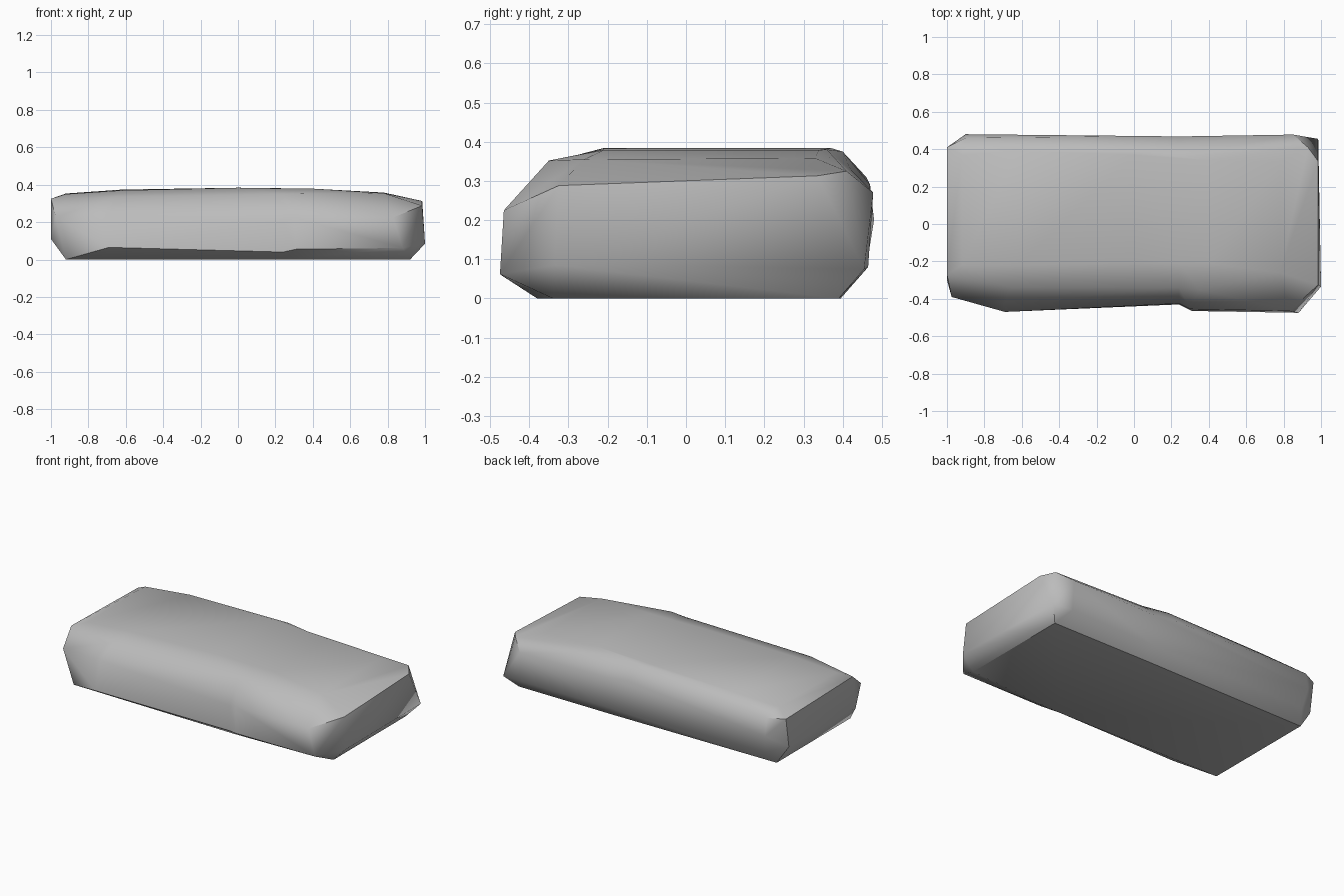
import bpy
import bmesh
import math

if "Cube" in bpy.data.objects:
    bpy.data.objects.remove(bpy.data.objects["Cube"], do_unlink=True)

# One stone colour for the whole slab
stone = bpy.data.materials.new("grey_stone")
stone.use_nodes = True
colour = (0.5, 0.5, 0.5, 1)
stone.diffuse_color = colour
shader = stone.node_tree.nodes["Principled BSDF"]
shader.inputs["Base Color"].default_value = colour
shader.inputs["Roughness"].default_value = 0.9

# The narrow waist, a cross-section (y, z) shared by both lumps of rock
WAIST = 0.24
waist = [(-.38, 0), (-.43, .04), (-.425, .2), (-.34, .35), (-.21, .38),
         (.36, .38), (.42, .33), (.468, .27), (.46, .075), (.395, 0)]
waist_points = [(WAIST, y, z) for y, z in waist]

# Long lump: blunt end, chipped front corner, rounded back edge
long_end = [(-1, -.27, .325), (-.975, -.39, .23), (-1, -.3, .11),
            (-1, .38, .12), (-1, .41, .31), (-.92, -.36, 0), (-.92, .39, 0)]
long_front = [(-.69, -.47, .065), (-.69, -.42, .24), (-.65, -.34, .335)]
long_back = [(-.9, .48, .2), (-.9, .46, .31), (-.88, .45, .08),
             (.08, .47, .29), (.08, .4, .375)]
long_top = [(-.92, -.22, .35), (-.92, .37, .353), (-.62, -.22, .37),
            (-.62, .39, .374), (0, -.21, .384), (0, .37, .384)]

# Short lump: swollen front, broken back corner, flat end
short_end = [(1, -.335, .085), (.985, -.325, .288), (.985, .335, .313),
             (.985, .455, .075), (.92, -.34, 0), (.92, .39, 0)]
short_front = [(.31, -.465, .055), (.3, -.455, .225), (.88, -.475, .062),
               (.83, -.465, .225), (.35, -.35, .352)]
short_back = [(.85, .478, .27), (.85, .465, .08), (.93, .41, .325)]
short_top = [(.4, -.21, .379), (.4, .34, .379), (.78, -.26, .355),
             (.78, .33, .358)]


def add_lump(bm, points):
    """Wrap the points and the waist in a hull, left open at the waist."""
    verts = [bm.verts.new(p) for p in points + waist_points]
    hull = bmesh.ops.convex_hull(bm, input=verts)
    loose = [v for v in verts if not v.link_faces]
    bmesh.ops.delete(bm, geom=loose, context="VERTS")
    caps = [f for f in bm.faces
            if all(abs(v.co.x - WAIST) < 1e-4 for v in f.verts)]
    bmesh.ops.delete(bm, geom=caps, context="FACES")


# Join both lumps into one closed rock
bm = bmesh.new()
add_lump(bm, long_end + long_front + long_back + long_top)
add_lump(bm, short_end + short_front + short_back + short_top)
bmesh.ops.remove_doubles(bm, verts=bm.verts[:], dist=0.001)
bmesh.ops.dissolve_limit(bm, angle_limit=math.radians(1),
                         verts=bm.verts[:], edges=bm.edges[:])
bmesh.ops.recalc_face_normals(bm, faces=bm.faces[:])

mesh = bpy.data.meshes.new("stone_slab")
bm.to_mesh(mesh)
bm.free()
mesh.materials.append(stone)
slab = bpy.data.objects.new("stone_slab", mesh)
bpy.context.collection.objects.link(slab)

# Soft worn faces with crisp breaks at the ends and the base
bpy.context.view_layer.objects.active = slab
slab.select_set(True)
bpy.ops.object.shade_smooth_by_angle(angle=math.radians(42))
